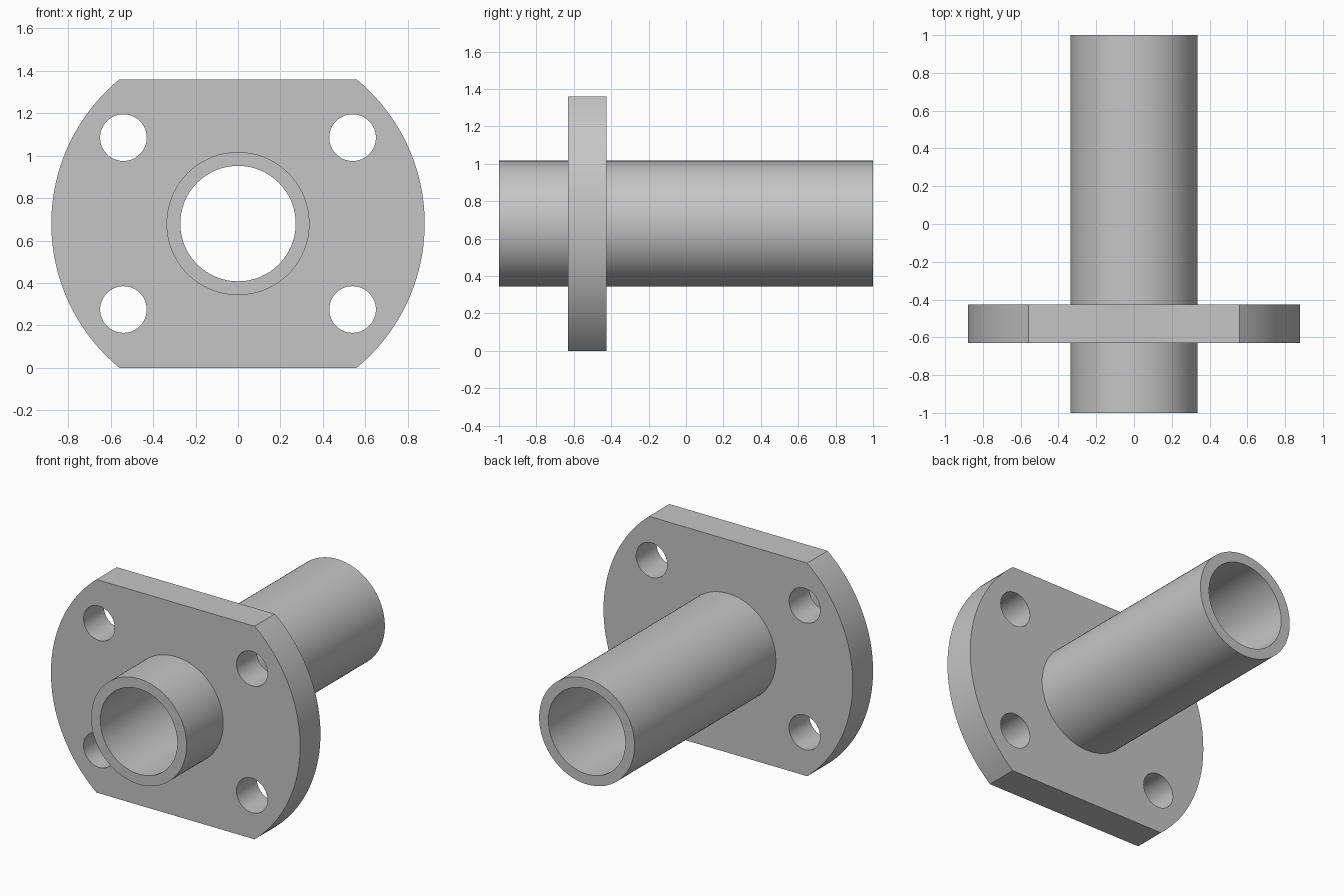
import bpy
import bmesh
from math import asin, cos, sin, pi, radians

if "Cube" in bpy.data.objects:
    bpy.data.objects.remove(bpy.data.objects["Cube"], do_unlink=True)

AXIS_Z = 0.68
TUBE_OUTER, TUBE_INNER = 0.337, 0.272
FLANGE_RADIUS = 0.88
HOLE_RADIUS, HOLE_X, HOLE_Z = 0.11, 0.54, 0.405

steel = bpy.data.materials.new("grey steel")
steel.use_nodes = True
steel.diffuse_color = (0.56, 0.56, 0.56, 1)
steel.node_tree.nodes["Principled BSDF"].inputs["Base Color"].default_value = steel.diffuse_color


def arc(radius, start, end, steps):
    return [(radius * cos(start + (end - start) * i / steps),
             radius * sin(start + (end - start) * i / steps)) for i in range(steps + 1)]


def circle(radius, x=0, z=0, steps=96):
    return [(x + px, z + pz) for px, pz in arc(radius, 0, 2 * pi, steps)[:-1]]


def extruded_plate(name, loops, y_front, y_back):
    """Fill an outline with holes in the xz plane and extrude it along y."""
    bm = bmesh.new()
    edges = []
    for loop in loops:
        verts = [bm.verts.new((x, y_front, AXIS_Z + z)) for x, z in loop]
        edges += [bm.edges.new((a, b)) for a, b in zip(verts, verts[1:] + verts[:1])]
    bmesh.ops.triangle_fill(bm, edges=edges, use_beauty=True, normal=(0, -1, 0))
    extruded = bmesh.ops.extrude_face_region(bm, geom=bm.faces[:], use_keep_orig=True)
    moved = [v for v in extruded["geom"] if isinstance(v, bmesh.types.BMVert)]
    bmesh.ops.translate(bm, verts=moved, vec=(0, y_back - y_front, 0))
    bmesh.ops.recalc_face_normals(bm, faces=bm.faces[:])
    mesh = bpy.data.meshes.new(name)
    bm.to_mesh(mesh)
    bm.free()
    mesh.materials.append(steel)
    obj = bpy.data.objects.new(name, mesh)
    bpy.context.collection.objects.link(obj)
    bpy.ops.object.select_all(action="DESELECT")
    obj.select_set(True)
    bpy.context.view_layer.objects.active = obj
    bpy.ops.object.shade_smooth_by_angle(angle=radians(30))
    return obj


# Hollow tube running the full length
extruded_plate("tube", [circle(TUBE_OUTER), circle(TUBE_INNER)], -1, 1)

# Round flange with flat top and bottom, four bolt holes and a bore for the tube
half = asin(AXIS_Z / FLANGE_RADIUS)
outline = arc(FLANGE_RADIUS, -half, half, 40) + arc(FLANGE_RADIUS, pi - half, pi + half, 40)
bolt_holes = [circle(HOLE_RADIUS, sx * HOLE_X, sz * HOLE_Z, 48)
              for sx in (-1, 1) for sz in (-1, 1)]
extruded_plate("flange", [outline, circle(TUBE_OUTER)] + bolt_holes, -0.63, -0.425)
